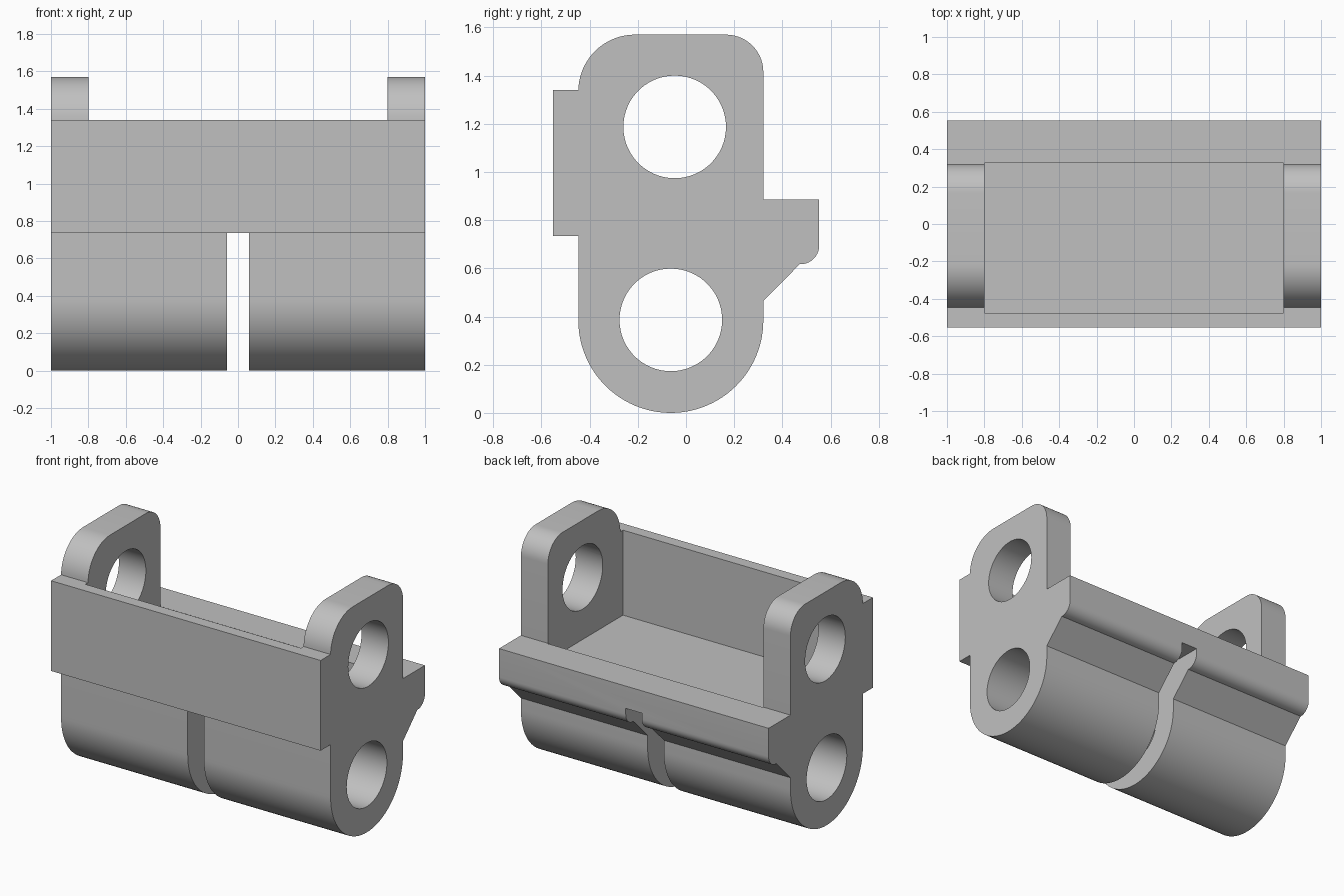
import bpy
import bmesh
from math import cos, sin, radians
from mathutils import Matrix

cube = bpy.data.objects.get("Cube")
if cube:
    bpy.data.objects.remove(cube, do_unlink=True)

grey = bpy.data.materials.new("light grey")
grey.use_nodes = True
colour = (0.53, 0.53, 0.53, 1)
grey.diffuse_color = colour
grey.node_tree.nodes["Principled BSDF"].inputs["Base Color"].default_value = colour


def arc(y, z, r, start, end, steps):
    """Points on an arc in the side plane, angles in degrees."""
    angles = [radians(start + (end - start) * i / steps) for i in range(steps + 1)]
    return [(y + r * cos(a), z + r * sin(a)) for a in angles]


def add_object(name, bm):
    bmesh.ops.recalc_face_normals(bm, faces=bm.faces)
    mesh = bpy.data.meshes.new(name)
    bm.to_mesh(mesh)
    bm.free()
    mesh.materials.append(grey)
    obj = bpy.data.objects.new(name, mesh)
    bpy.context.collection.objects.link(obj)
    return obj


def extrude_profile(name, points, half_width):
    """Side profile swept along the width."""
    bm = bmesh.new()
    face = bm.faces.new([bm.verts.new((-half_width, y, z)) for y, z in points])
    new = bmesh.ops.extrude_face_region(bm, geom=[face])["geom"]
    verts = [v for v in new if isinstance(v, bmesh.types.BMVert)]
    bmesh.ops.translate(bm, verts=verts, vec=(2 * half_width, 0, 0))
    return add_object(name, bm)


def box_profile(y0, y1, z0, z1):
    return [(y0, z0), (y1, z0), (y1, z1), (y0, z1)]


# Body outline: round base, rear shelf, rounded ears, front plate
outline = (
    arc(-0.063, 0.384, 0.384, 180, 360, 48)
    + [(0.321, 0.465), (0.472, 0.617)]
    + arc(0.475, 0.695, 0.078, 270, 360, 10)
    + [(0.553, 0.885), (0.321, 0.885)]
    + arc(0.166, 1.415, 0.155, 0, 90, 14)
    + arc(-0.212, 1.335, 0.235, 90, 179, 18)
    + [(-0.447, 1.34), (-0.553, 1.34), (-0.553, 0.735), (-0.447, 0.735)]
)
body = extrude_profile("bracket_body", outline, 1.0)

# Pocket between the ears, slot in the base, and two bores
cutters = [
    extrude_profile("pocket_cutter", box_profile(-0.475, 0.325, 0.77, 2), 0.8),
    extrude_profile("slot_cutter", box_profile(-1, 1, -0.5, 0.735), 0.06),
    extrude_profile("lower_bore_cutter", arc(-0.063, 0.386, 0.213, 0, 354, 59), 1.2),
    extrude_profile("upper_bore_cutter", arc(-0.047, 1.187, 0.213, 0, 354, 59), 1.2),
]
# The pocket leaves the rear shelf as a low lip behind its floor
for cutter in cutters:
    cutter.hide_render = True
    mod = body.modifiers.new(cutter.name, "BOOLEAN")
    mod.operation = "DIFFERENCE"
    mod.solver = "EXACT"
    mod.object = cutter

# Bake the cuts, then remove the helpers
bpy.context.view_layer.update()
graph = bpy.context.evaluated_depsgraph_get()
result = bpy.data.meshes.new_from_object(body.evaluated_get(graph))
body.modifiers.clear()
body.data = result
for cutter in cutters:
    bpy.data.objects.remove(cutter, do_unlink=True)

# Smooth the curved faces and keep the edges sharp
bpy.ops.object.select_all(action="DESELECT")
body.select_set(True)
bpy.context.view_layer.objects.active = body
bpy.ops.object.shade_smooth_by_angle(angle=radians(25))
